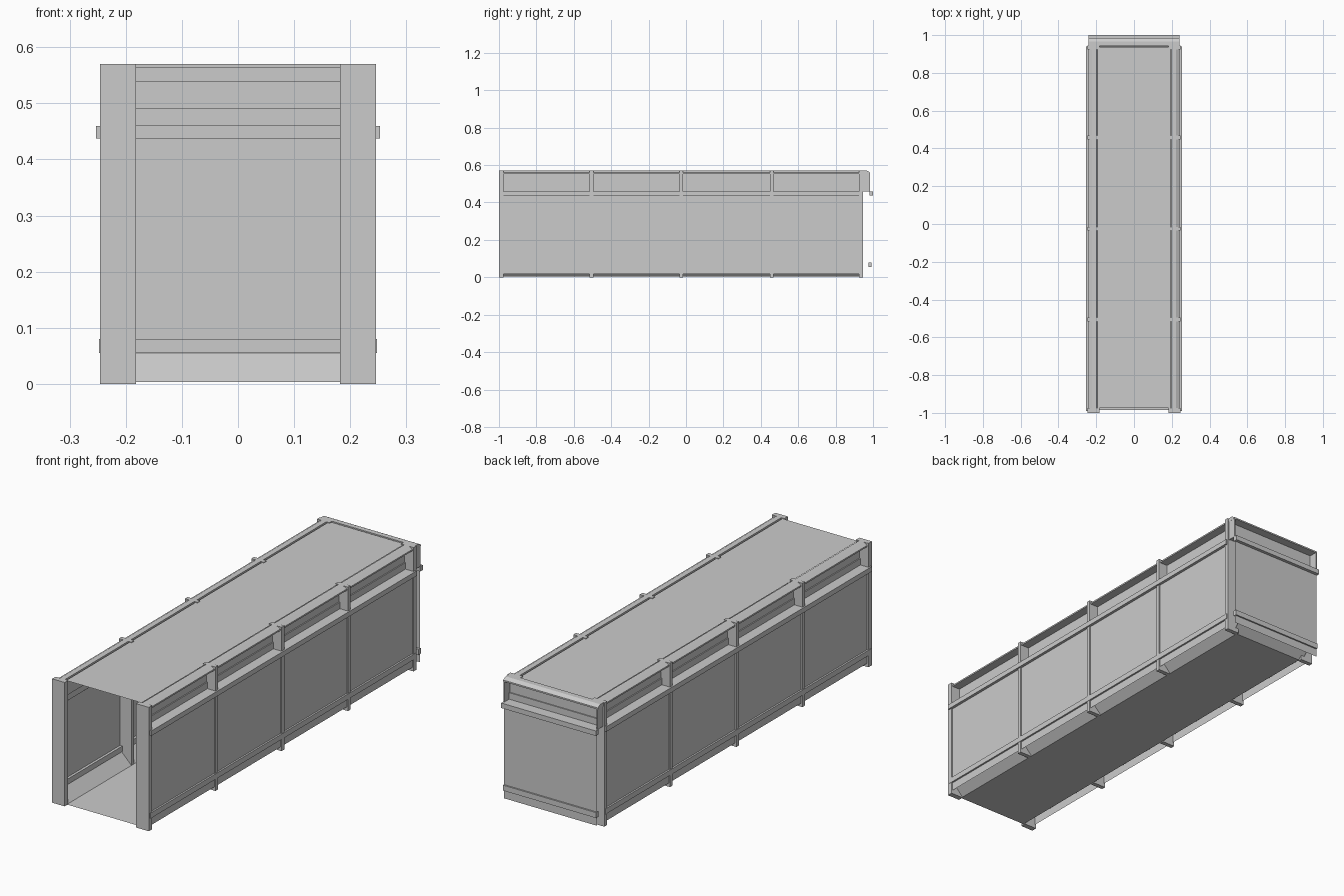
import bpy
import bmesh
from mathutils import Vector

cube = bpy.data.objects.get("Cube")
if cube:
    bpy.data.objects.remove(cube, do_unlink=True)

grey = bpy.data.materials.new("light_grey")
grey.use_nodes = True
grey.diffuse_color = (0.6, 0.6, 0.6, 1)
grey.node_tree.nodes["Principled BSDF"].inputs["Base Color"].default_value = (0.6, 0.6, 0.6, 1)

CENTRE = Vector((0, 0, 0.28))


def extrude(name, profile, axis, start, end, solid=False):
    """Sweep a profile of (across, z) points along x or y."""
    bm = bmesh.new()

    def ring(t):
        return [bm.verts.new((p, t, z) if axis == "y" else (t, p, z)) for p, z in profile]

    a, b = ring(start), ring(end)
    count = len(profile)
    for i in range(count if solid else count - 1):
        j = (i + 1) % count
        bm.faces.new((a[i], a[j], b[j], b[i]))
    if solid:
        bm.faces.new(a)
        bm.faces.new(b)
        bmesh.ops.recalc_face_normals(bm, faces=bm.faces)
    else:
        # thin sheets face away from the middle of the corridor
        bm.normal_update()
        for f in bm.faces:
            away = f.calc_center_median() - CENTRE
            away.y *= 0 if axis == "y" else 1
            if f.normal.dot(away) < 0:
                f.normal_flip()
    mesh = bpy.data.meshes.new(name)
    bm.to_mesh(mesh)
    bm.free()
    mesh.materials.append(grey)
    obj = bpy.data.objects.new(name, mesh)
    bpy.context.scene.collection.objects.link(obj)
    return obj


def bar(name, across, height, axis, start, end):
    (p0, p1), (z0, z1) = across, height
    return extrude(name, [(p0, z0), (p1, z0), (p1, z1), (p0, z1)], axis, start, end, True)


# Shared edge profiles, measured from the outer wall plane
def wall_profile(w):
    return [(w, 0.017), (w, 0.46), (w - 0.035, 0.46), (w - 0.035, 0.49),
            (w - 0.04, 0.49), (w - 0.04, 0.56)]


def cornice_profile(w):
    return [(w - 0.042, 0.553), (w, 0.553), (w, 0.56), (w - 0.018, 0.57), (w - 0.042, 0.57)]


def bevel_profile(w):
    return [(w - 0.058, 0.003), (w - 0.003, 0.058)]


def flip(profile, s):
    return [(p * s, z) for p, z in profile]


WALL, BACK = 0.24, 0.985
RIBS = [(-1, -0.975), (-0.515, -0.495), (-0.035, -0.015), (0.448, 0.468), (0.925, 0.945)]

# Floor and roof panels
extrude("floor", [(-0.182, 0.003), (0.182, 0.003)], "y", -0.985, 0.93)
extrude("roof", [(-0.192, 0.567), (0.192, 0.567)], "y", -0.975, 0.938)

# Long sides
for s, side in ((1, "left"), (-1, "right")):
    extrude(side + "_wall", flip(wall_profile(WALL), s), "y", -0.985, 0.94)
    extrude(side + "_floor_bevel", flip(bevel_profile(WALL), s), "y", -0.985, 0.94)
    for (_, y0), (y1, _) in zip(RIBS, RIBS[1:]):
        extrude(side + "_cornice", flip(cornice_profile(WALL), s), "y", y0, y1, True)
    for y0, y1 in RIBS:
        bar(side + "_rib", (s * 0.182, s * 0.246), (0, 0.57), "y", y0, y1)
    bar(side + "_upper_rail", (s * 0.233, s * 0.253), (0.437, 0.46), "y", -0.99, 0.94)
    bar(side + "_lower_rail", (s * 0.228, s * 0.248), (0.055, 0.08), "y", -0.99, 0.94)
    # upper plate closing the corner behind the last rib
    bar(side + "_corner_plate", (0.94, BACK), (0.46, 0.56), "x", s * 0.235, s * 0.24)

# Closed back end
extrude("back_wall", wall_profile(BACK), "x", -0.237, 0.237)
extrude("back_floor_bevel", bevel_profile(BACK), "x", -0.2, 0.2)
extrude("back_cornice", cornice_profile(BACK), "x", -0.241, 0.241, True)
bar("back_upper_rail", (0.98, 1), (0.437, 0.46), "x", -0.241, 0.241)
bar("back_lower_rail", (0.975, 0.992), (0.055, 0.08), "x", -0.237, 0.237)
bar("back_header", (0.93, 0.938), (0.538, 0.565), "x", -0.182, 0.182)
